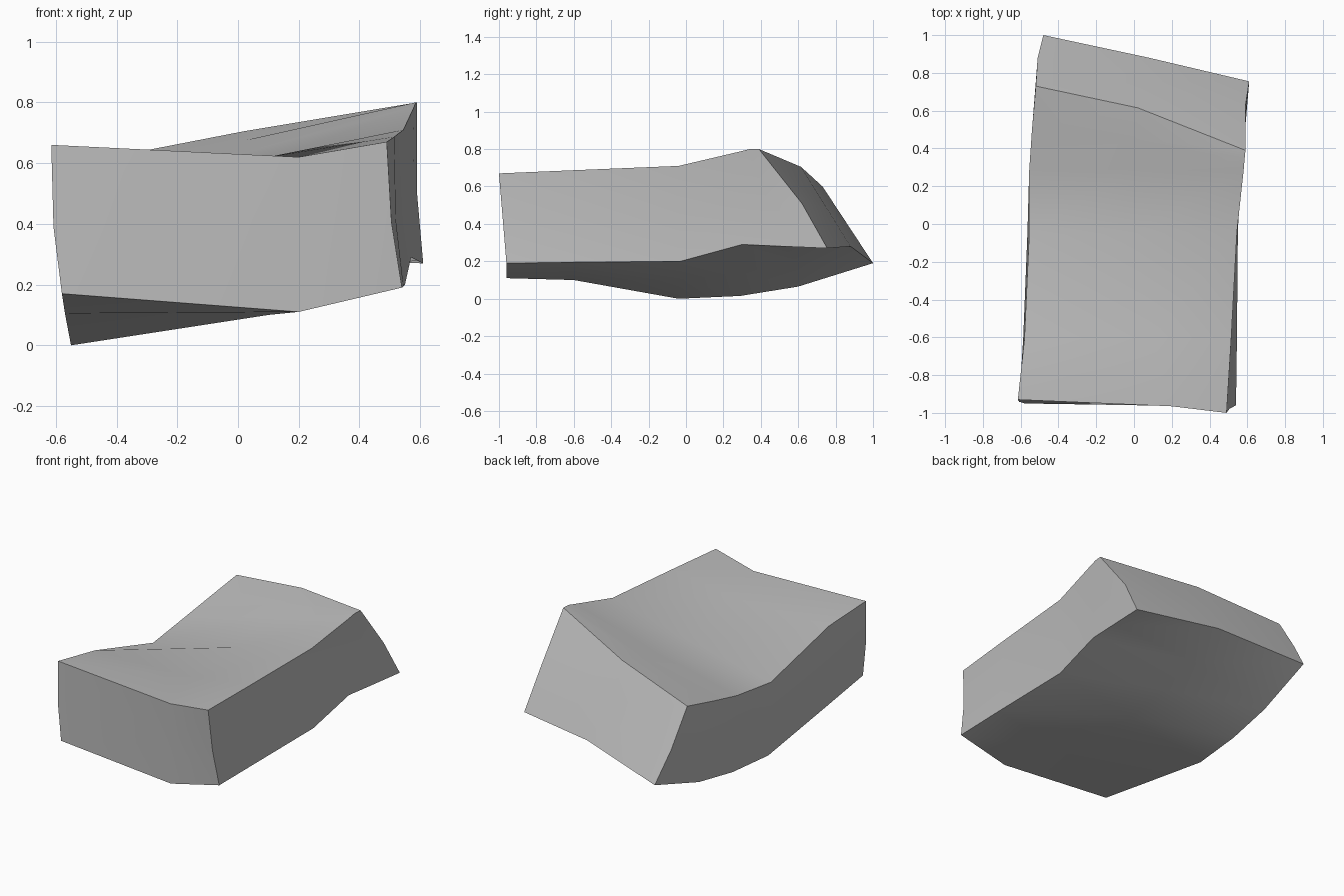
import bpy
import bmesh
from math import radians
from mathutils import Vector

default_cube = bpy.data.objects.get("Cube")
if default_cube:
    bpy.data.objects.remove(default_cube, do_unlink=True)


def make_material(name, colour):
    material = bpy.data.materials.new(name)
    material.use_nodes = True
    material.diffuse_color = colour
    shader = next(n for n in material.node_tree.nodes if n.type == "BSDF_PRINCIPLED")
    shader.inputs["Base Color"].default_value = colour
    shader.inputs["Roughness"].default_value = 0.9
    return material


def rail(*points):
    return [Vector(p) for p in points]


def side_rail(upper, lower, inset, end_push):
    """Halfway line between two rails, with a slight bow in x and at the back end."""
    points = [a.lerp(b, 0.55) + Vector((inset, 0, 0)) for a, b in zip(upper, lower)]
    points[-1].y += end_push
    return points


# Long edges of the stone, each running from front to back
top_left = rail((-.615, -.93, .66), (-.58, -.61, .615), (-.555, -.06, .46),
                (-.555, .28, .505), (-.54, .5, .55), (-.52, .73, .6))
top_middle = rail((.2, -.965, .62), (.1, -.6, .62), (0, -.05, .575),
                  (0, .29, .63), (0, .45, .67), (.02, .615, .705))
top_right = rail((.49, -1, .67), (.515, -.6, .687), (.545, -.04, .71),
                 (.58, .28, .785), (.585, .34, .8), (.59, .39, .8))
base_right = rail((.54, -.96, .19), (.545, -.6, .195), (.55, -.03, .2),
                  (.57, .3, .29), (.59, .52, .28), (.61, .755, .27))
base_middle = rail((.2, -.96, .11), (.1, -.6, .1), (0, -.03, .1),
                   (.02, .3, .14), (.05, .6, .19), (.08, .88, .28))
base_left = rail((-.58, -.95, .17), (-.57, -.6, .105), (-.55, -.04, 0),
                 (-.53, .29, .015), (-.51, .6, .065), (-.48, 1, .19))

# Bowed side walls complete the ring of rails
wall_right = side_rail(top_right, base_right, -.012, .03)
wall_left = side_rail(top_left, base_left, -.012, 0)
rails = [top_left, top_middle, top_right, wall_right,
         base_right, base_middle, base_left, wall_left]

bm = bmesh.new()
rings = [[bm.verts.new(point) for point in section] for section in zip(*rails)]
count = len(rails)

# Skin between neighbouring rings
for ring, following in zip(rings, rings[1:]):
    for i in range(count):
        j = (i + 1) % count
        bm.faces.new((ring[i], ring[j], following[j], following[i]))

# Front and back ends, four panels around a centre point
for ring in (rings[0], rings[-1]):
    centre = bm.verts.new((ring[1].co + ring[5].co) / 2)
    for i in range(1, count, 2):
        bm.faces.new((centre, ring[i], ring[(i + 1) % count], ring[(i + 2) % count]))

bmesh.ops.recalc_face_normals(bm, faces=bm.faces[:])
mesh = bpy.data.meshes.new("stone_block")
bm.to_mesh(mesh)
bm.free()

stone = bpy.data.objects.new("stone_block", mesh)
bpy.context.collection.objects.link(stone)
mesh.materials.append(make_material("stone_grey", (0.5, 0.5, 0.5, 1)))

# Soft faces with crisp block edges
bpy.ops.object.select_all(action="DESELECT")
stone.select_set(True)
bpy.context.view_layer.objects.active = stone
bpy.ops.object.shade_smooth_by_angle(angle=radians(30))
